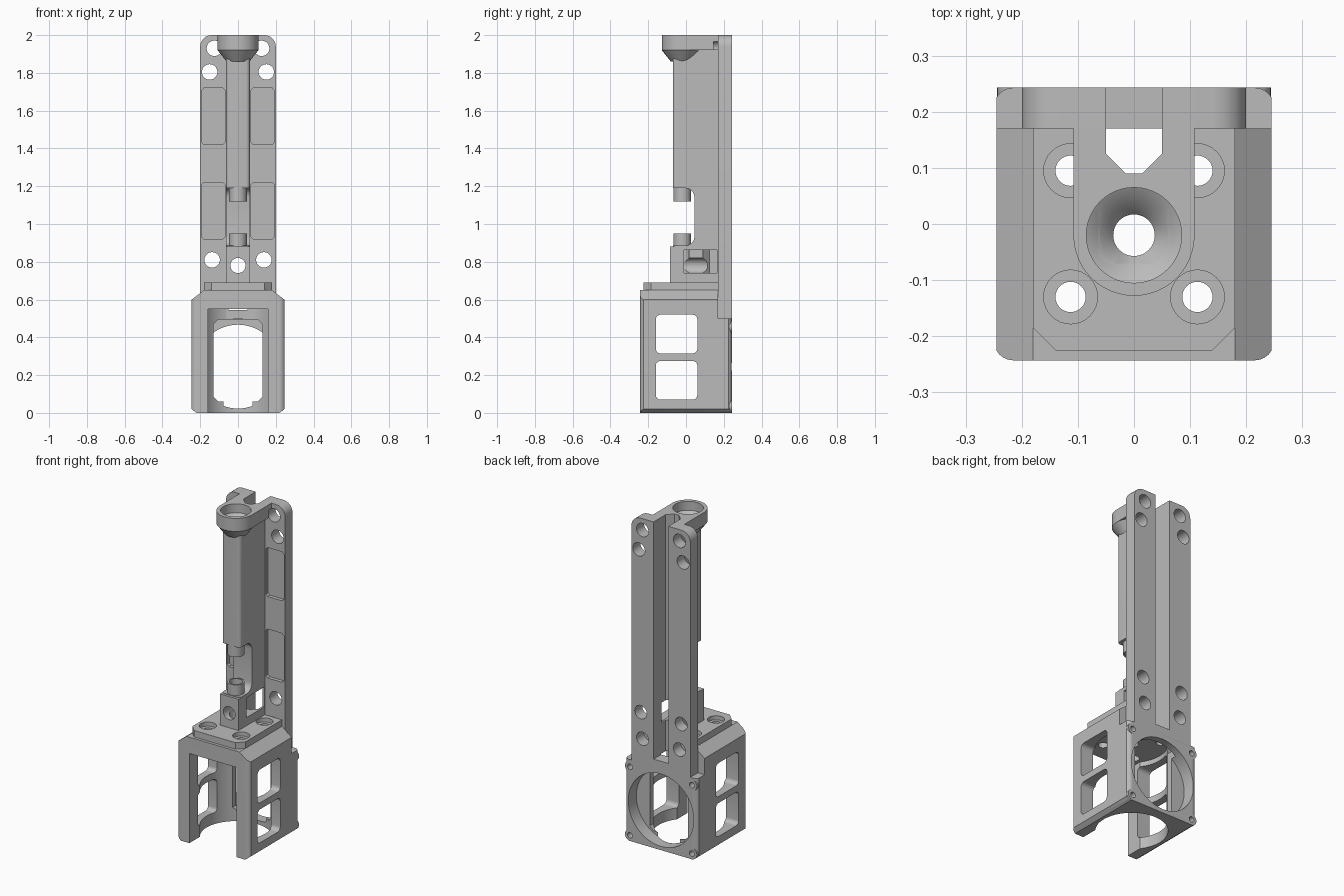
import bpy, bmesh, math
from mathutils import Vector

cube = bpy.data.objects.get("Cube")
if cube:
    bpy.data.objects.remove(cube, do_unlink=True)

grey = bpy.data.materials.new("plain grey")
grey.use_nodes = True
grey.diffuse_color = (0.5, 0.5, 0.5, 1)
grey.node_tree.nodes["Principled BSDF"].inputs["Base Color"].default_value = (0.5, 0.5, 0.5, 1)

AXIS_Y = -0.02   # the vertical bore
BACK = 0.243


def finish(name, bm):
    bmesh.ops.recalc_face_normals(bm, faces=bm.faces)
    mesh = bpy.data.meshes.new(name)
    bm.to_mesh(mesh)
    bm.free()
    mesh.materials.append(grey)
    obj = bpy.data.objects.new(name, mesh)
    bpy.context.collection.objects.link(obj)
    return obj


def prism(name, pts, axis, lo, hi):
    """Extrude a closed 2D profile along an axis."""
    place = {"x": lambda a, b, t: (t, a, b),
             "y": lambda a, b, t: (a, t, b),
             "z": lambda a, b, t: (a, b, t)}[axis]
    bm = bmesh.new()
    face = bm.faces.new([bm.verts.new(place(a, b, lo)) for a, b in pts])
    ext = bmesh.ops.extrude_face_region(bm, geom=[face])
    shift = Vector(place(0, 0, hi - lo))
    bmesh.ops.translate(bm, vec=shift,
                        verts=[v for v in ext["geom"] if isinstance(v, bmesh.types.BMVert)])
    return finish(name, bm)


def rounded(a0, a1, b0, b1, radii, steps=6):
    """Rectangle with a radius per corner, anticlockwise from the lower left."""
    if not isinstance(radii, tuple):
        radii = (radii,) * 4
    corners = [(a0, b0, 1, 1), (a1, b0, -1, 1), (a1, b1, -1, -1), (a0, b1, 1, -1)]
    pts = []
    for i, ((a, b, sa, sb), r) in enumerate(zip(corners, radii)):
        if r == 0:
            pts.append((a, b))
            continue
        for k in range(steps + 1):
            t = math.pi * (1 + i / 2 + k / steps / 2)
            pts.append((a + sa * r + r * math.cos(t), b + sb * r + r * math.sin(t)))
    return pts


def box(name, x0, x1, y0, y1, z0, z1):
    return prism(name, rounded(x0, x1, y0, y1, 0), "z", z0, z1)


def rod(name, a, b, r, axis, lo, hi, n=48):
    ring = [(a + r * math.cos(2 * math.pi * k / n), b + r * math.sin(2 * math.pi * k / n))
            for k in range(n)]
    return prism(name, ring, axis, lo, hi)


def lathe(name, profile, n=48):
    """Stack rings of (radius, height) round the bore axis."""
    bm = bmesh.new()
    rings = [[bm.verts.new((r * math.cos(2 * math.pi * k / n),
                            AXIS_Y + r * math.sin(2 * math.pi * k / n), z))
              for k in range(n)] for r, z in profile]
    for low, high in zip(rings, rings[1:]):
        for k in range(n):
            j = (k + 1) % n
            bm.faces.new((low[k], low[j], high[j], high[k]))
    bm.faces.new(rings[0])
    bm.faces.new(rings[-1])
    return finish(name, bm)


def combine(targets, tool, mode="DIFFERENCE"):
    for obj in targets:
        mod = obj.modifiers.new("shape", "BOOLEAN")
        mod.operation, mod.solver, mod.object = mode, "EXACT", tool
        bpy.context.view_layer.objects.active = obj
        bpy.ops.object.modifier_apply(modifier=mod.name)
    bpy.data.objects.remove(tool, do_unlink=True)


# Lower housing: chamfered front profile, rounded in plan
outline = [(-0.22, 0), (0.22, 0), (0.245, 0.02), (0.245, 0.6), (0.18, 0.65),
           (-0.18, 0.65), (-0.245, 0.6), (-0.245, 0.02)]
housing = prism("fan_housing", outline, "y", -0.3, 0.3)
combine([housing], prism("plan", rounded(-0.25, 0.25, -BACK, BACK, 0.035), "z", -0.1, 0.8),
        "INTERSECT")
combine([housing], box("shoulder", -0.3, 0.3, 0.17, 0.3, 0.5, 0.8))
for s in (-1, 1):
    for z in (0.035, 0.455):
        combine([housing], rod("lug", s * 0.21, z, 0.034, "y", 0.19, BACK, 24), "UNION")

# Round cavity with an open front
combine([housing], rod("cavity", 0, AXIS_Y, 0.2, "z", -0.1, 0.55, 64))
combine([housing], box("front_opening", -0.16, 0.16, -0.3, AXIS_Y, -0.1, 0.55))

# Fan duct, screw holes and side windows
combine([housing], rod("fan_bore", 0, 0.245, 0.222, "y", 0.165, 0.3, 64))
combine([housing], prism("duct", rounded(-0.13, 0.13, 0.06, 0.495, 0.025, 1), "y", 0, 0.2))
for s in (-1, 1):
    for z in (0.035, 0.455):
        combine([housing], rod("fan_screw", s * 0.21, z, 0.017, "y", 0.17, 0.3, 20))
for z0, z1 in ((0.07, 0.275), (0.315, 0.52)):
    combine([housing], prism("window", rounded(-0.16, 0.06, z0, z1, 0.025), "x", -0.3, 0.3))

# Mounting plate on top of the housing
plate = prism("mounting_plate", [(-0.18, 0.17), (-0.18, -0.185), (-0.14, -0.225),
                                 (0.14, -0.225), (0.18, -0.185), (0.18, 0.17)],
              "z", 0.645, 0.69)
for s in (-1, 1):
    for y in (-0.13, 0.095):
        combine([plate, housing], rod("screw", s * 0.113, y, 0.027, "z", 0.5, 0.8, 32))
        combine([plate], rod("screw_head", s * 0.113, y, 0.048, "z", 0.665, 0.8, 32))

# Tall back spine with shallow front recesses
spine = prism("back_spine", rounded(-0.2, 0.2, 0.5, 2, (0, 0, 0.06, 0.06)), "y", 0.17, BACK)
for s in (-1, 1):
    for z0, z1 in ((0.92, 1.22), (1.42, 1.72)):
        a, b = sorted((s * 0.07, s * 0.192))
        combine([spine], prism("recess", rounded(a, b, z0, z1, 0.012, 1), "y", 0.1, 0.192))

# Column with its cutaway, tube stubs and top cup
column = prism("guide_column", rounded(-0.063, 0.063, -0.07, 0.18, (0.02, 0.02, 0, 0)),
               "z", 0.86, 1.95)
combine([column], prism("cutaway", rounded(-0.2, 0.045, 0.885, 1.19, (0, 0.05, 0.05, 0)),
                        "x", -0.2, 0.2))
for z0, z1 in ((0.87, 0.95), (1.12, 1.21)):
    combine([column], rod("stub", 0, AXIS_Y, 0.047, "z", z0, z1), "UNION")
cup = lathe("top_cup", [(0.06, 1.86), (0.108, 1.92), (0.108, 2)])
combine([cup], box("cup_arm", -0.108, 0.108, AXIS_Y, 0.175, 1.92, 2), "UNION")
for s in (-1, 1):
    combine([cup], rod("head_clearance", s * 0.125, 1.93, 0.04, "y", 0.145, 0.3, 32))

# Clamp block under the column
block = box("clamp_block", -0.063, 0.063, -0.085, 0.175, 0.68, 0.86)
combine([block], box("raised_front", -0.063, 0.063, -0.085, -0.01, 0.8, 0.882), "UNION")
combine([block], rod("clamp_screw", 0, 0.78, 0.04, "y", -0.2, 0.12, 32))
combine([block, column], box("nut_pocket", 0, 0.1, -0.01, 0.165, 0.74, 0.862))

# Central bore and rear cable channel run through everything
combine([housing, plate, block, column, cup],
        lathe("bore", [(0.037, 0.4), (0.037, 1.9), (0.06, 1.93), (0.085, 1.945), (0.085, 2.1)]))
channel = [(-0.05, 0.3), (-0.05, 0.125), (-0.015, 0.09),
           (0.015, 0.09), (0.05, 0.125), (0.05, 0.3)]
combine([housing, plate, block, column, cup, spine],
        prism("channel", channel, "z", 0.545, 2.1))

# Spine screw holes
for s in (-1, 1):
    for x, z in ((0.125, 1.93), (0.15, 1.805), (0.137, 0.81), (0.125, 0.65)):
        combine([spine], rod("spine_screw", s * x, z, 0.041, "y", 0.1, 0.3, 32))

# Smooth the round walls, keep the edges crisp
bpy.ops.object.select_all(action="DESELECT")
for obj in (housing, plate, spine, column, cup, block):
    obj.select_set(True)
bpy.context.view_layer.objects.active = housing
bpy.ops.object.shade_smooth_by_angle(angle=math.radians(30))
